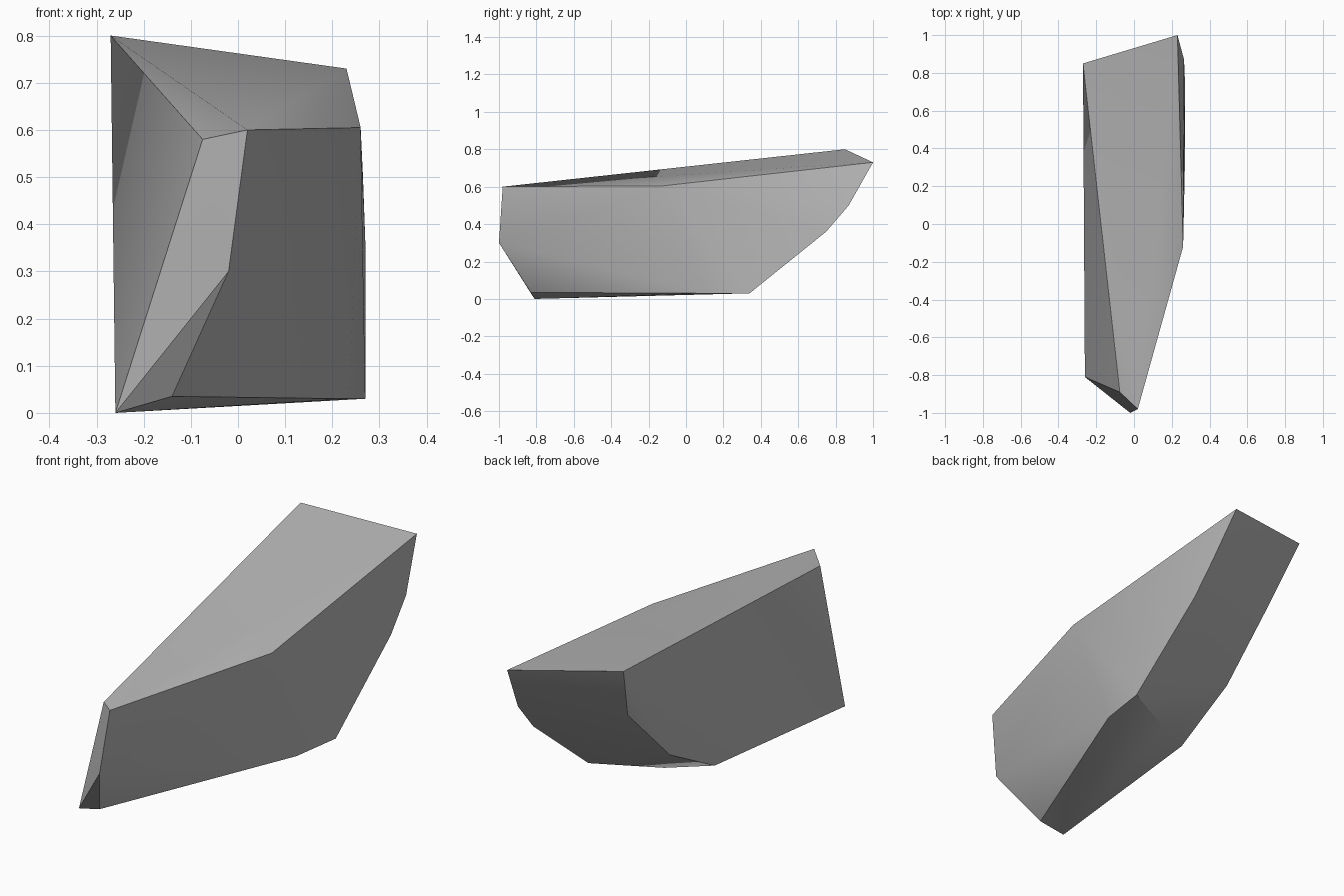
import bpy
import bmesh
from math import radians

default_cube = bpy.data.objects.get("Cube")
if default_cube:
    bpy.data.objects.remove(default_cube, do_unlink=True)


def flat_material(name, colour):
    material = bpy.data.materials.new(name)
    material.use_nodes = True
    material.diffuse_color = colour
    material.node_tree.nodes["Principled BSDF"].inputs["Base Color"].default_value = colour
    return material


def hull_object(name, corners, material):
    """Wrap a faceted convex skin around a handful of corner points."""
    bm = bmesh.new()
    for corner in corners:
        bm.verts.new(corner)
    result = bmesh.ops.convex_hull(bm, input=bm.verts[:])
    leftovers = set(result["geom_interior"]) | set(result["geom_unused"])
    loose = [v for v in leftovers if isinstance(v, bmesh.types.BMVert)]
    bmesh.ops.delete(bm, geom=loose, context="VERTS")
    bmesh.ops.recalc_face_normals(bm, faces=bm.faces[:])
    mesh = bpy.data.meshes.new(name)
    bm.to_mesh(mesh)
    bm.free()
    mesh.materials.append(material)
    obj = bpy.data.objects.new(name, mesh)
    bpy.context.collection.objects.link(obj)
    return obj


# Corners of the sloping top slab
top_rim = [(-.27, .85, .8), (.23, 1, .73), (.26, -.12, .605),
           (.02, -.98, .6), (-.075, -.89, .58)]

# Pointed front end
front_tip = [(-.02, -1, .3), (-.14, -.83, .035), (-.26, -.81, 0)]

# Undercut back, one chain of corners down each side
back_left = [(.265, .87, .5), (.27, .75, .36), (.27, .34, .03)]
back_right = [(-.205, .726, .53), (-.206, .414, .224), (-.21, .087, .05)]

# Shallow bend in the underside
underside = [(.235, .1, .03), (-.02, .19, .028)]

grey_stone = flat_material("grey stone", (.48, .48, .48, 1))
rock = hull_object("rock", top_rim + front_tip + back_left + back_right + underside, grey_stone)

# Soft shading across shallow folds, crisp main edges
bpy.ops.object.select_all(action="DESELECT")
rock.select_set(True)
bpy.context.view_layer.objects.active = rock
bpy.ops.object.shade_smooth_by_angle(angle=radians(30))
